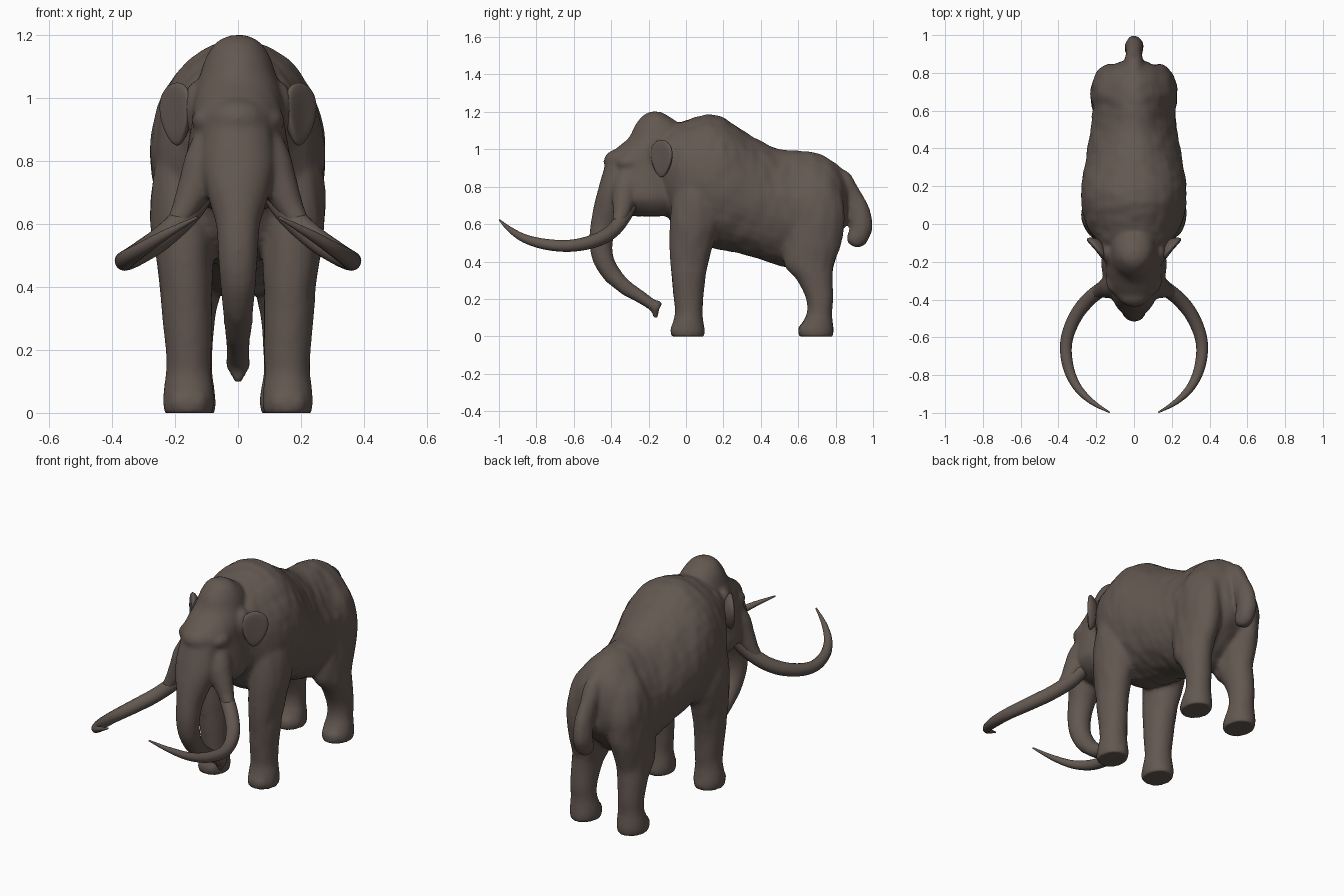
import bpy, bmesh, math
from mathutils import Vector, Matrix, noise

if "Cube" in bpy.data.objects:
    bpy.data.objects.remove(bpy.data.objects["Cube"])

hide = bpy.data.materials.new("dark brown hide")
hide.diffuse_color = (0.125, 0.097, 0.082, 1)
hide.use_nodes = True
hide.node_tree.nodes["Principled BSDF"].inputs["Base Color"].default_value = hide.diffuse_color


def catmull(rows, steps):
    """Smoothly interpolate a list of number rows."""
    out = []
    n = len(rows)
    for i in range(n - 1):
        p = [rows[max(i - 1, 0)], rows[i], rows[i + 1], rows[min(i + 2, n - 1)]]
        for s in range(steps):
            t = s / steps
            out.append([0.5 * (2 * b + (c - a) * t + (2 * a - 5 * b + 4 * c - d) * t * t
                               + (3 * b - a - 3 * c + d) * t ** 3) for a, b, c, d in zip(*p)])
    return out + [list(rows[-1])]


def loft(bm, rows, axis=None, sides=32, steps=5, flip=1):
    """Closed tube through rows of (x, y, z, half width, half depth)."""
    rows = catmull(rows, steps)
    rings = []
    for i, (x, y, z, a, b) in enumerate(rows):
        if axis:
            t = Vector(axis)
        else:
            t = Vector(rows[min(i + 1, len(rows) - 1)][:3]) - Vector(rows[max(i - 1, 0)][:3])
        t.normalize()
        v = t.cross(Vector((1, 0, 0))).normalized()
        u = v.cross(t)
        ring = []
        for k in range(sides):
            w = 2 * math.pi * k / sides
            p = Vector((x, y, z)) + u * a * math.cos(w) + v * b * math.sin(w)
            p.x *= flip
            ring.append(bm.verts.new(p))
        rings.append(ring)
    for r, q in zip(rings, rings[1:]):
        for k in range(sides):
            j = (k + 1) % sides
            bm.faces.new((r[k], r[j], q[j], q[k]))
    bm.faces.new(rings[0][::-1])
    bm.faces.new(rings[-1])


def blob(bm, centre, size, flip=1):
    """Ellipsoid lump."""
    c = Vector((centre[0] * flip, centre[1], centre[2]))
    bmesh.ops.create_uvsphere(bm, u_segments=20, v_segments=12, radius=1,
                              matrix=Matrix.Translation(c) @ Matrix.Diagonal((*size, 1)))


def finish(bm, name):
    bmesh.ops.recalc_face_normals(bm, faces=bm.faces)
    me = bpy.data.meshes.new(name)
    bm.to_mesh(me)
    bm.free()
    me.materials.append(hide)
    me.shade_smooth()
    ob = bpy.data.objects.new(name, me)
    bpy.context.collection.objects.link(ob)
    return ob


skin = bmesh.new()

# Torso: (y, top, bottom, half width); the rump narrows to a ridge along the spine
torso = [(-.17, 1.06, .74, .11), (-.13, 1.1, .69, .15), (-.09, 1.125, .63, .19), (-.03, 1.145, .54, .24),
         (.05, 1.17, .49, .268), (.12, 1.187, .475, .277), (.2, 1.168, .46, .277), (.28, 1.115, .445, .265),
         (.4, 1.043, .41, .245), (.5, 1.0, .38, .228), (.6, .992, .365, .218), (.68, .983, .41, .215),
         (.76, .95, .48, .195), (.82, .895, .54, .15), (.86, .82, .6, .07)]
loft(skin, [(0, y, (t + b) / 2, w, (t - b) / 2) for y, t, b, w in torso], axis=(0, 1, 0))
for v in skin.verts:
    rear = min(max((v.co.y - .25) / .3, 0), 1)
    v.co.x *= 1 - .2 * rear * min(max((v.co.z - .74) / .2, 0), 1)

# Head: (z, front y, back y, half width)
head = [(.643, -.29, -.08, .07), (.67, -.345, -.03, .125), (.73, -.41, 0, .17), (.8, -.425, 0, .166),
        (.89, -.425, 0, .152), (.95, -.43, 0, .145), (.99, -.39, 0, .14), (1.06, -.308, 0, .124),
        (1.13, -.27, -.03, .101), (1.18, -.228, -.1, .066), (1.2, -.19, -.14, .025)]
loft(skin, [(0, (f + b) / 2, z, w, (b - f) / 2) for z, f, b, w in head], axis=(0, 0, 1))
blob(skin, (0, -.36, .935), (.09, .08, .065))

# Trunk, with a finger at the tip
trunk = [(-.355, .91, .1, .075), (-.38, .8, .115, .083), (-.405, .7, .098, .085), (-.438, .6, .07, .071),
         (-.455, .5, .062, .062), (-.442, .415, .056, .055), (-.4, .337, .049, .049),
         (-.33, .267, .043, .041), (-.25, .215, .037, .034), (-.19, .176, .037, .03),
         (-.162, .157, .038, .036), (-.145, .147, .034, .044)]
loft(skin, [(0, *r) for r in trunk])
blob(skin, (0, -.163, .13), (.024, .018, .038))

# Tail
tail = [(.76, .88, .06, .06), (.83, .825, .05, .06), (.885, .75, .042, .056), (.925, .66, .044, .06),
        (.937, .58, .047, .061), (.91, .515, .042, .052), (.897, .485, .024, .03)]
loft(skin, [(0, *r) for r in tail])

# Legs: (x, y, z, half width, half depth)
front_leg = [(.157, .01, -.01, .072, .085), (.157, .01, .03, .08, .091), (.157, .012, .08, .077, .08),
             (.157, .015, .13, .071, .072), (.157, .014, .2, .073, .078), (.162, .014, .32, .079, .09),
             (.167, .022, .45, .087, .11), (.174, .045, .6, .102, .13), (.172, .055, .75, .099, .125),
             (.15, .06, .92, .08, .1)]
back_leg = [(.15, .695, -.01, .072, .087), (.15, .695, .03, .08, .094), (.15, .705, .08, .075, .078),
            (.15, .714, .13, .068, .066), (.15, .714, .2, .069, .071), (.147, .69, .3, .074, .095),
            (.14, .66, .38, .083, .13), (.13, .675, .54, .097, .165), (.125, .69, .7, .1, .155),
            (.1, .69, .82, .09, .12), (.07, .68, .9, .06, .08)]
for s in (1, -1):
    for leg in (front_leg, back_leg):
        loft(skin, leg, axis=(0, 0, 1), flip=s)
        fx, fy = leg[1][:2]
        for a in (-115, -90, -65):  # toes
            w = math.radians(a)
            blob(skin, (fx + .07 * math.cos(w), fy + .078 * math.sin(w), .032), (.024, .018, .032), s)
    # Tusk sockets, brow ridges, ear roots and neck
    loft(skin, [(.08, -.3, .87, .06, .06), (.103, -.325, .79, .07, .068), (.135, -.335, .72, .056, .058),
                (.168, -.348, .65, .042, .043), (.2, -.368, .6, .03, .03)], flip=s)
    blob(skin, (.105, -.3, .93), (.042, .07, .04), s)
    blob(skin, (.13, -.15, .97), (.045, .06, .085), s)
    blob(skin, (.1, -.05, .92), (.1, .11, .17), s)

raw = finish(skin, "body_source")
m = raw.modifiers.new("fuse", 'REMESH')
m.mode, m.voxel_size, m.use_smooth_shade = 'VOXEL', .011, True
m = raw.modifiers.new("soften", 'SMOOTH')
m.factor, m.iterations = .5, 9

# Bake the fused skin, then add soft hide folds and flatten the soles
bpy.context.view_layer.update()
deps = bpy.context.evaluated_depsgraph_get()
me = bpy.data.meshes.new_from_object(raw.evaluated_get(deps))
bpy.data.objects.remove(raw)
normals = [v.normal.copy() for v in me.vertices]
for v, n in zip(me.vertices, normals):
    p = v.co
    amount = .005 if p.y > -.05 and p.z > .35 else .002
    v.co = p + n * (.001 + amount * noise.noise((p.x * 14, p.y * 20, p.z * 9)))
    v.co.z = max(v.co.z, 0)
me.materials.clear()
me.materials.append(hide)
me.shade_smooth()
bpy.context.collection.objects.link(bpy.data.objects.new("body", me))

# Tusks: wide arcs curving forward and inward
tusk = [(.10, -.29, .73, .04), (.15, -.33, .645, .039), (.235, -.395, .562, .038), (.31, -.49, .51, .036),
        (.358, -.62, .484, .032), (.35, -.75, .492, .029), (.303, -.86, .522, .023),
        (.225, -.94, .57, .015), (.13, -.997, .622, .004)]
for s, side in ((1, "left"), (-1, "right")):
    bm = bmesh.new()
    loft(bm, [(*r, r[3]) for r in tusk], sides=16, flip=s)
    finish(bm, side + "_tusk")

    # Ears: thick cupped flaps that narrow towards the bottom
    bm = bmesh.new()
    bmesh.ops.create_uvsphere(bm, u_segments=32, v_segments=20, radius=1)
    turn = Matrix.Rotation(math.radians(50), 3, 'Z')
    for v in bm.verts:
        x, y, z = v.co
        rim = min(1, x * x + z * z)
        local = Vector((x * .086 * (.8 + .25 * z), y * .028 - .02 * rim + .012, z * .1))
        p = turn @ local + Vector((.195 - .008 * z * z, -.126, .95))
        v.co = (p.x * s, p.y, p.z)
    finish(bm, side + "_ear")
